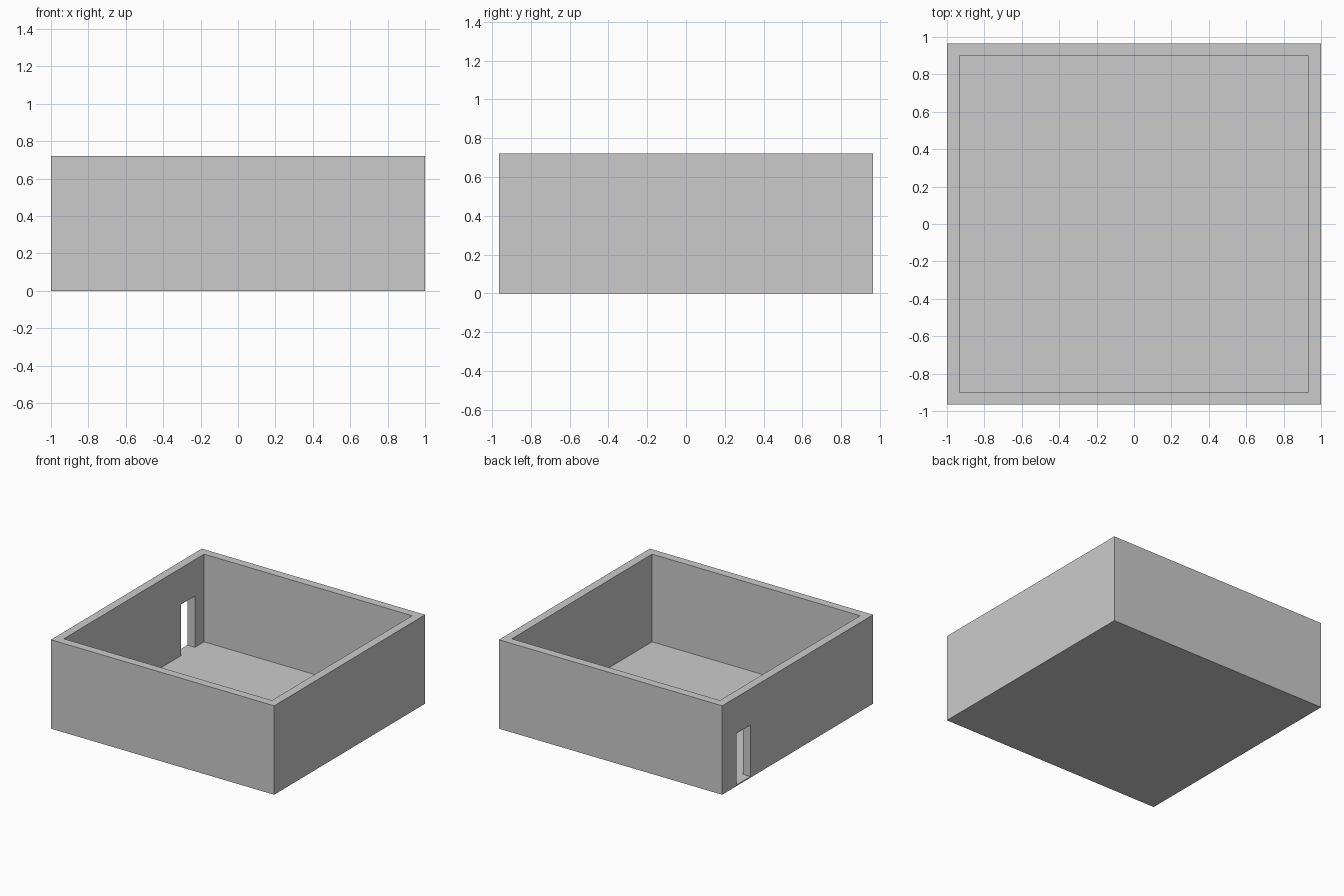
import bpy

if "Cube" in bpy.data.objects:
    bpy.data.objects.remove(bpy.data.objects["Cube"])

X, Y, H = 1.0, 0.965, 0.72      # half width, half depth, height
T, FLOOR = 0.068, 0.01          # wall and floor thickness


def box(name, lo, hi):
    bpy.ops.mesh.primitive_cube_add(size=1, location=[(a + b) / 2 for a, b in zip(lo, hi)])
    ob = bpy.context.object
    ob.name = name
    ob.scale = [b - a for a, b in zip(lo, hi)]
    bpy.ops.object.transform_apply(location=True, rotation=False, scale=True)
    return ob


def cut(target, cutter):
    mod = target.modifiers.new("cut", 'BOOLEAN')
    mod.operation, mod.solver, mod.object = 'DIFFERENCE', 'EXACT', cutter
    bpy.context.view_layer.objects.active = target
    bpy.ops.object.modifier_apply(modifier=mod.name)
    bpy.data.objects.remove(cutter)


# thin floor slab under the whole room
box("floor", (-X, -Y, 0), (X, Y, FLOOR))

# four walls, open at the top
walls = box("walls", (-X, -Y, FLOOR), (X, Y, H))
cut(walls, box("room_cutter", (-X + T, -Y + T, -0.1), (X - T, Y - T, H + 0.1)))

# doorway in the left wall near the back corner
cut(walls, box("doorway_cutter", (-X - 0.1, 0.605, -0.1), (-X + T + 0.1, 0.78, 0.425)))
